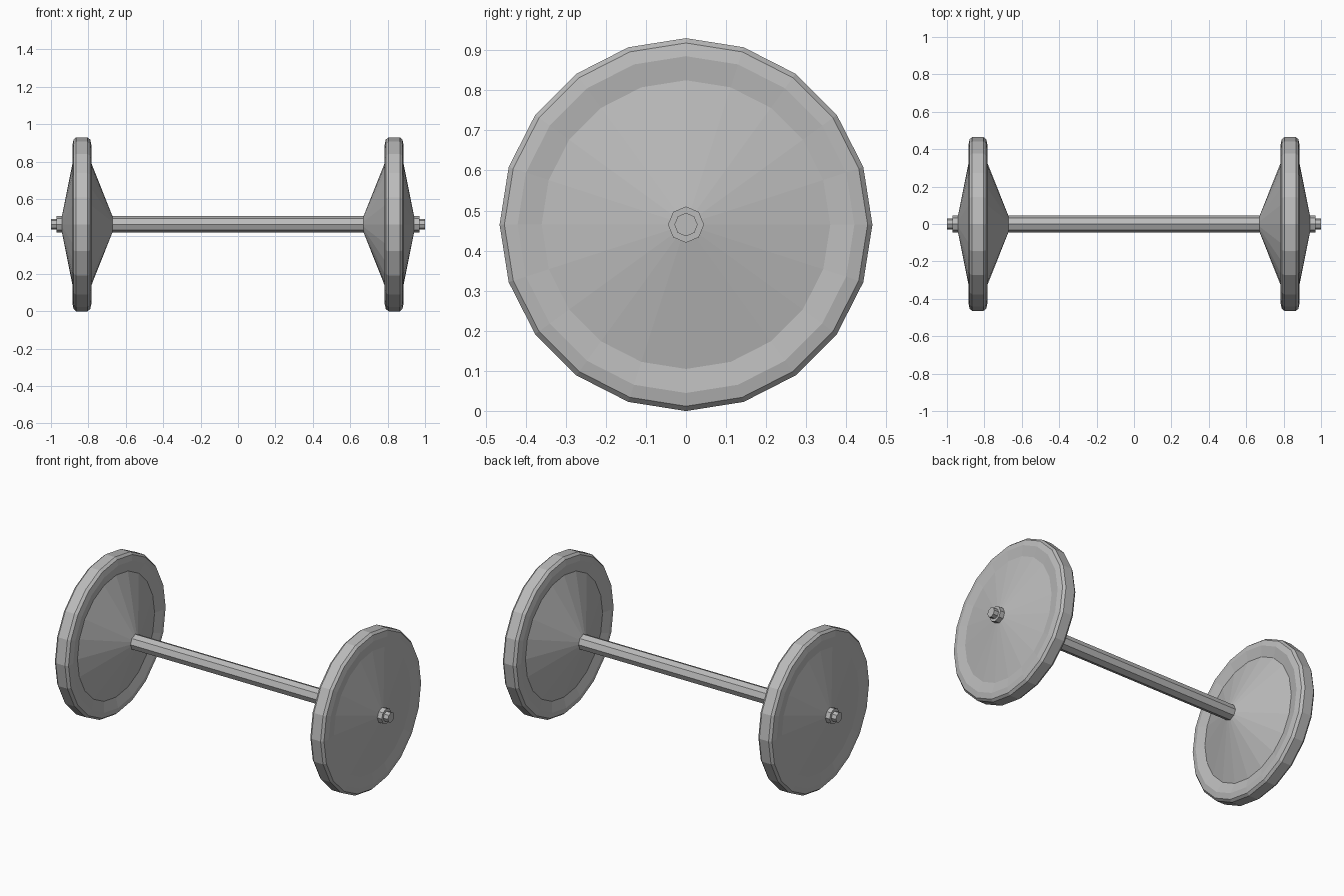
import bpy
import bmesh
import math

cube = bpy.data.objects.get("Cube")
if cube:
    bpy.data.objects.remove(cube, do_unlink=True)

CENTRE_Z = 0.465

steel = bpy.data.materials.new("grey steel")
steel.use_nodes = True
colour = (0.5, 0.5, 0.5, 1)
steel.diffuse_color = colour
steel.node_tree.nodes["Principled BSDF"].inputs["Base Color"].default_value = colour


def lathe(name, profile, sides):
    """Spin (x, radius) points around the axle line, closing both ends."""
    bm = bmesh.new()
    rings = []
    for x, r in profile:
        angles = [2 * math.pi * i / sides for i in range(sides)]
        rings.append([bm.verts.new((x, r * math.sin(a), r * math.cos(a))) for a in angles])
    for a, b in zip(rings, rings[1:]):
        for i in range(sides):
            j = (i + 1) % sides
            bm.faces.new((a[i], a[j], b[j], b[i]))
    bm.faces.new(rings[0])
    bm.faces.new(rings[-1])
    bmesh.ops.recalc_face_normals(bm, faces=bm.faces)
    mesh = bpy.data.meshes.new(name)
    bm.to_mesh(mesh)
    bm.free()
    mesh.materials.append(steel)
    obj = bpy.data.objects.new(name, mesh)
    obj.location.z = CENTRE_Z
    bpy.context.collection.objects.link(obj)
    return obj


# Wheel section: inner cone, groove, rounded rim, groove, outer cone
wheel = [(0.67, 0.04), (0.797, 0.36), (0.783, 0.42), (0.79, 0.453), (0.805, 0.465),
         (0.865, 0.465), (0.879, 0.453), (0.886, 0.42), (0.878, 0.36), (0.942, 0.04)]

# Axle with stepped ends
axle = [(-1, 0.029), (-0.97, 0.029), (-0.97, 0.045), (0.97, 0.045), (0.97, 0.029), (1, 0.029)]

lathe("axle", axle, 8)
for side, sign in (("left", 1), ("right", -1)):
    lathe(side + "_wheel", [(sign * x, r) for x, r in wheel], 20)
